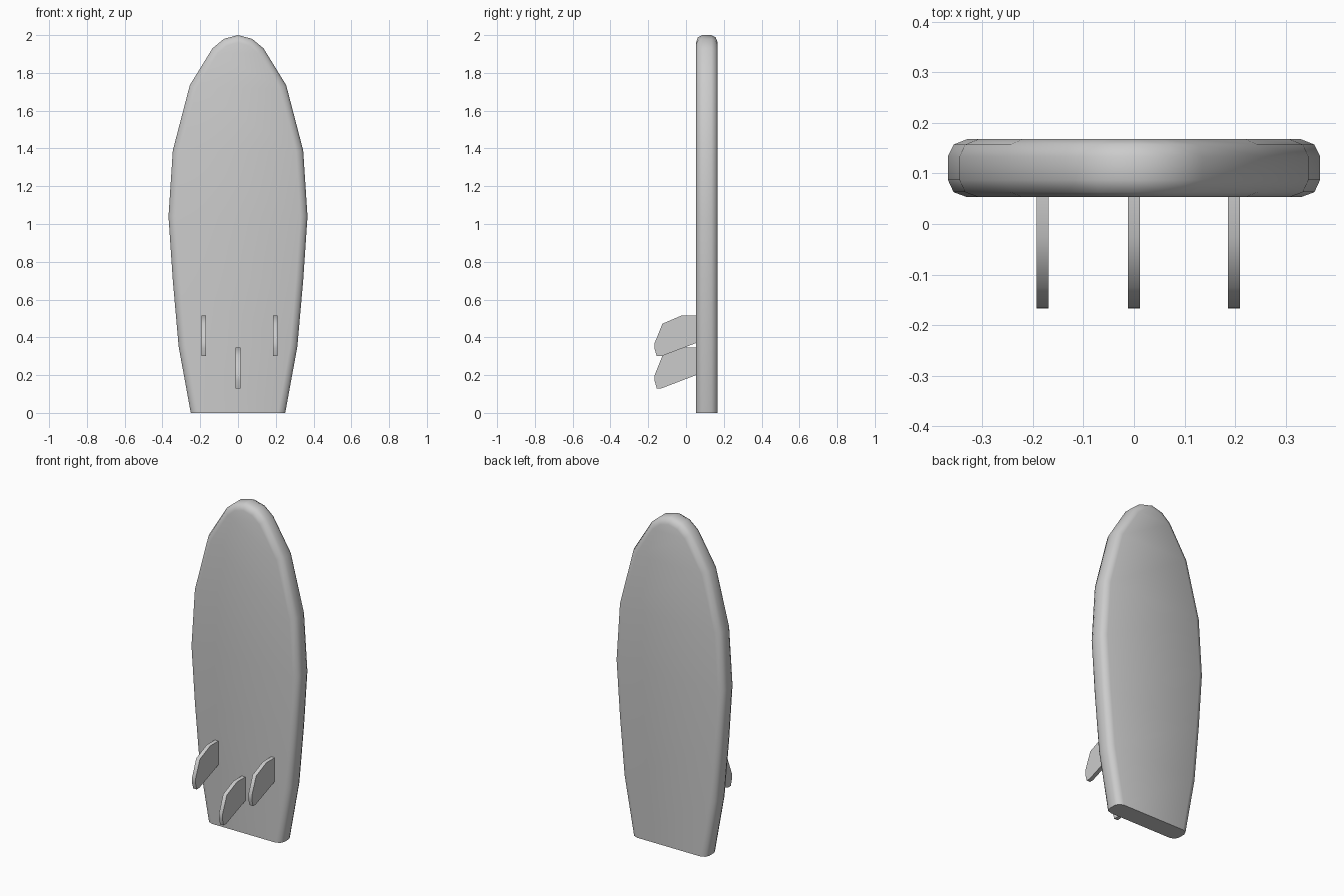
import bpy, bmesh, math
from mathutils import Vector

if "Cube" in bpy.data.objects:
    bpy.data.objects.remove(bpy.data.objects["Cube"])


def finish(bm, name, angle):
    bmesh.ops.recalc_face_normals(bm, faces=bm.faces)
    mesh = bpy.data.meshes.new(name)
    bm.to_mesh(mesh)
    bm.free()
    ob = bpy.data.objects.new(name, mesh)
    bpy.context.collection.objects.link(ob)
    bpy.ops.object.select_all(action='DESELECT')
    ob.select_set(True)
    bpy.context.view_layer.objects.active = ob
    bpy.ops.object.shade_smooth_by_angle(angle=math.radians(angle))
    return ob


# Board outline (x, z): right half from tail to nose, then mirrored
half = [(0.25, 0), (0.314, 0.35), (0.345, 0.70), (0.368, 1.04),
        (0.345, 1.39), (0.255, 1.735), (0.135, 1.93), (0.075, 1.98)]
outline = [Vector(p) for p in half + [(0, 2.0)] + [(-x, z) for x, z in reversed(half)]]


def inset(d):
    # Move the outline inward by d, keeping the tail cut at z = 0
    n = len(outline)
    pts = []
    for i, p in enumerate(outline):
        if i in (0, n - 1):
            pts.append(p + Vector((-d if p.x > 0 else d, 0)))
            continue
        a = (p - outline[i - 1]).normalized()
        b = (outline[i + 1] - p).normalized()
        m = (Vector((-a.y, a.x)) + Vector((-b.y, b.x))).normalized()
        pts.append(p + m * d / m.dot(Vector((-a.y, a.x))))
    return pts


# Board: stacked outline rings give the rounded rails
bm = bmesh.new()
layers = [(0.053, 0.038), (0.063, 0.011), (0.087, 0),
          (0.134, 0), (0.157, 0.011), (0.168, 0.038)]
rings = [[bm.verts.new((p.x, y, p.y)) for p in inset(d)] for y, d in layers]
n = len(outline)
for lo, hi in zip(rings, rings[1:]):
    for i in range(n - 1):
        bm.faces.new((lo[i], lo[i + 1], hi[i + 1], hi[i]))
# Deck and underside as rows of quads up to the nose
for ring in (rings[0], rings[-1]):
    for i in range(n // 2 - 1):
        bm.faces.new((ring[i], ring[i + 1], ring[n - 2 - i], ring[n - 1 - i]))
    m = n // 2
    bm.faces.new((ring[m - 1], ring[m], ring[m + 1]))
# Flat tail
bm.faces.new([r[0] for r in rings] + [r[-1] for r in reversed(rings)])
finish(bm, "board", 60)

# Fins: one side profile (y, z) extruded across x
fin_profile = [(0.056, 0.345), (-0.025, 0.345), (-0.125, 0.302), (-0.166, 0.20),
               (-0.167, 0.172), (-0.155, 0.13), (-0.13, 0.13), (0.056, 0.201)]


def fin(name, x, dz):
    bm = bmesh.new()
    face = bm.faces.new([bm.verts.new((x - 0.012, y, z + dz)) for y, z in fin_profile])
    ext = bmesh.ops.extrude_face_region(bm, geom=[face])
    bmesh.ops.translate(bm, vec=(0.024, 0, 0),
                        verts=[v for v in ext["geom"] if isinstance(v, bmesh.types.BMVert)])
    finish(bm, name, 50)


for name, x, dz in (("left_fin", -0.181, 0.17), ("centre_fin", 0, 0), ("right_fin", 0.198, 0.17)):
    fin(name, x, dz)
